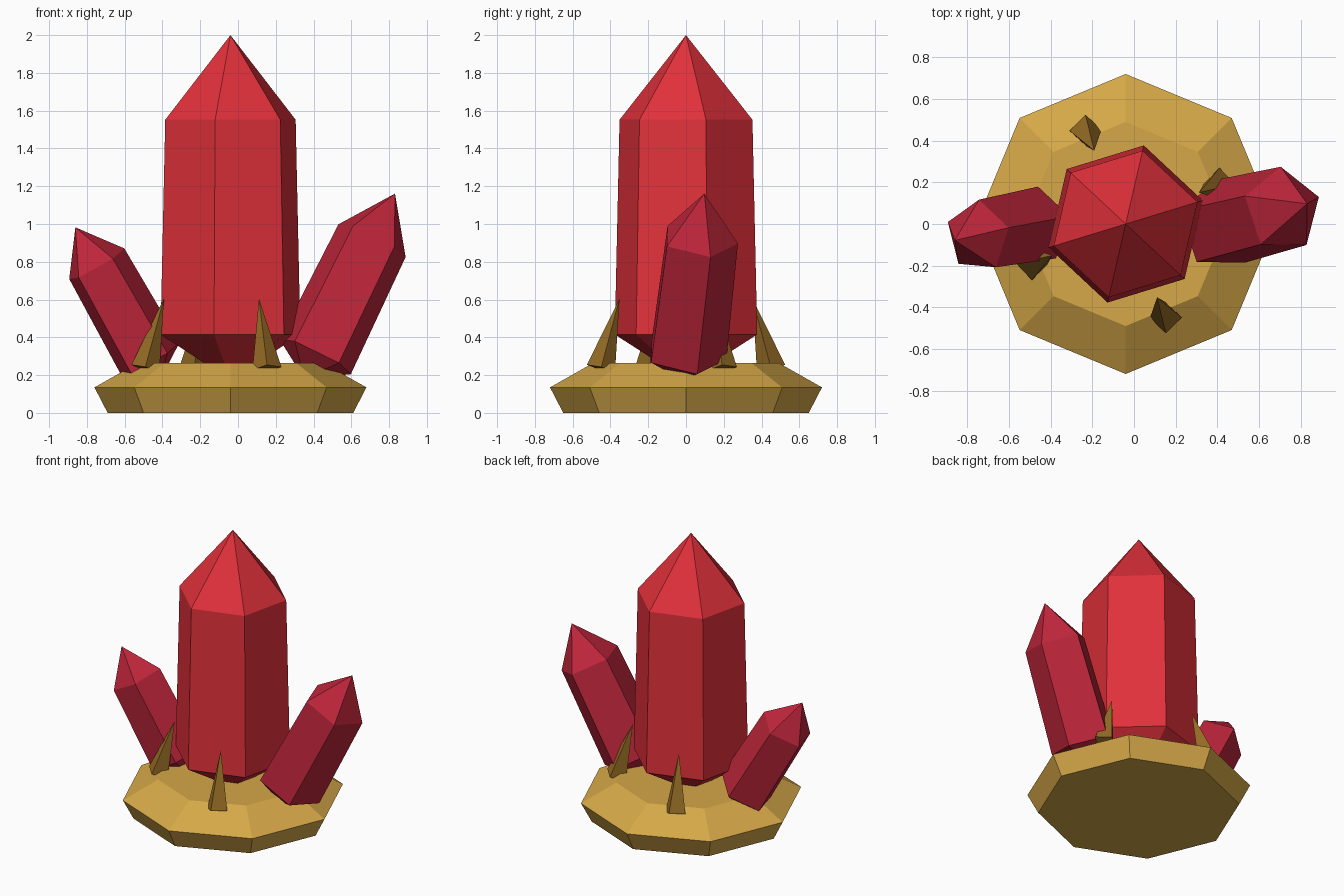
import bpy, bmesh, math
from mathutils import Vector

if "Cube" in bpy.data.objects:
    bpy.data.objects.remove(bpy.data.objects["Cube"])

CX = -0.04  # axis of the base and the tall crystal


def material(name, rgb):
    m = bpy.data.materials.new(name)
    m.diffuse_color = (*rgb, 1.0)
    m.use_nodes = True
    m.node_tree.nodes["Principled BSDF"].inputs["Base Color"].default_value = m.diffuse_color
    return m


RED = material("bright_red", (0.76, 0.03, 0.043))
CRIMSON = material("deep_crimson", (0.52, 0.019, 0.043))
GOLD = material("gold", (0.672, 0.392, 0.065))
BRONZE = material("dark_gold", (0.305, 0.15, 0.018))


def faceted(name, origin, axis, start, sides, profile, mat):
    """Flat-sided solid: profile of (radius, distance along axis); radius 0 is a point."""
    origin, axis = Vector(origin), Vector(axis).normalized()
    u = Vector(start)
    u = (u - axis * u.dot(axis)).normalized()
    v = axis.cross(u)
    bm = bmesh.new()
    rings = []
    for r, h in profile:
        n = sides if r > 0 else 1
        angles = [2 * math.pi * i / sides for i in range(n)]
        rings.append([bm.verts.new(origin + axis * h + (u * math.cos(a) + v * math.sin(a)) * r)
                      for a in angles])
    for low, high in zip(rings, rings[1:]):
        for i in range(sides):
            j = (i + 1) % sides
            quad = [low[i % len(low)], low[j % len(low)],
                    high[j % len(high)], high[i % len(high)]]
            bm.faces.new(list(dict.fromkeys(quad)))
    for ring in (rings[0], rings[-1]):
        if len(ring) > 1:
            bm.faces.new(ring)
    bmesh.ops.recalc_face_normals(bm, faces=bm.faces)
    mesh = bpy.data.meshes.new(name)
    bm.to_mesh(mesh)
    bm.free()
    mesh.materials.append(mat)
    obj = bpy.data.objects.new(name, mesh)
    bpy.context.collection.objects.link(obj)
    return obj


def crystal(name, origin, axis, start, sides, r_low, r_high, body, tip, mat):
    """Tapered prism with a pointed tip and a shallow pointed root."""
    profile = [(0, -r_low / 1.6), (r_low, 0), (r_high, body), (0, body + tip)]
    return faceted(name, origin, axis, start, sides, profile, mat)


# Octagonal base
faceted("base", (CX, 0, 0), (0, 0, 1), (1, 0, 0), 8,
        [(0.65, 0), (0.72, 0.135), (0.49, 0.265)], GOLD)

# Crystals
a = math.radians(17)
crystal("tall_crystal", (CX, 0, 0.415), (0, 0, 1), (math.cos(a), math.sin(a), 0),
        6, 0.387, 0.361, 1.137, 0.448, RED)
crystal("right_crystal", (0.411, -0.006, 0.304), (0.301, 0.074, 0.614), (0.854, 0.299, -0.424),
        5, 0.221, 0.208, 0.688, 0.272, CRIMSON)
crystal("left_crystal", (-0.466, -0.006, 0.281), (-0.49, -0.09, 0.87), (-0.145, 0.068, -0.075),
        5, 0.187, 0.176, 0.579, 0.229, CRIMSON)

# Four spikes leaning inwards around the base
for k in range(4):
    t = math.radians(23.2 + 90 * k)
    out = Vector((math.cos(t), math.sin(t), 0))
    foot = Vector((CX, 0, 0.235)) + out * 0.49
    top = Vector((CX, 0, 0.605)) + out * 0.383
    faceted(f"spike_{k + 1}", foot, top - foot, (1, 0, 0), 4,
            [(0.077, 0), (0, (top - foot).length)], BRONZE)
